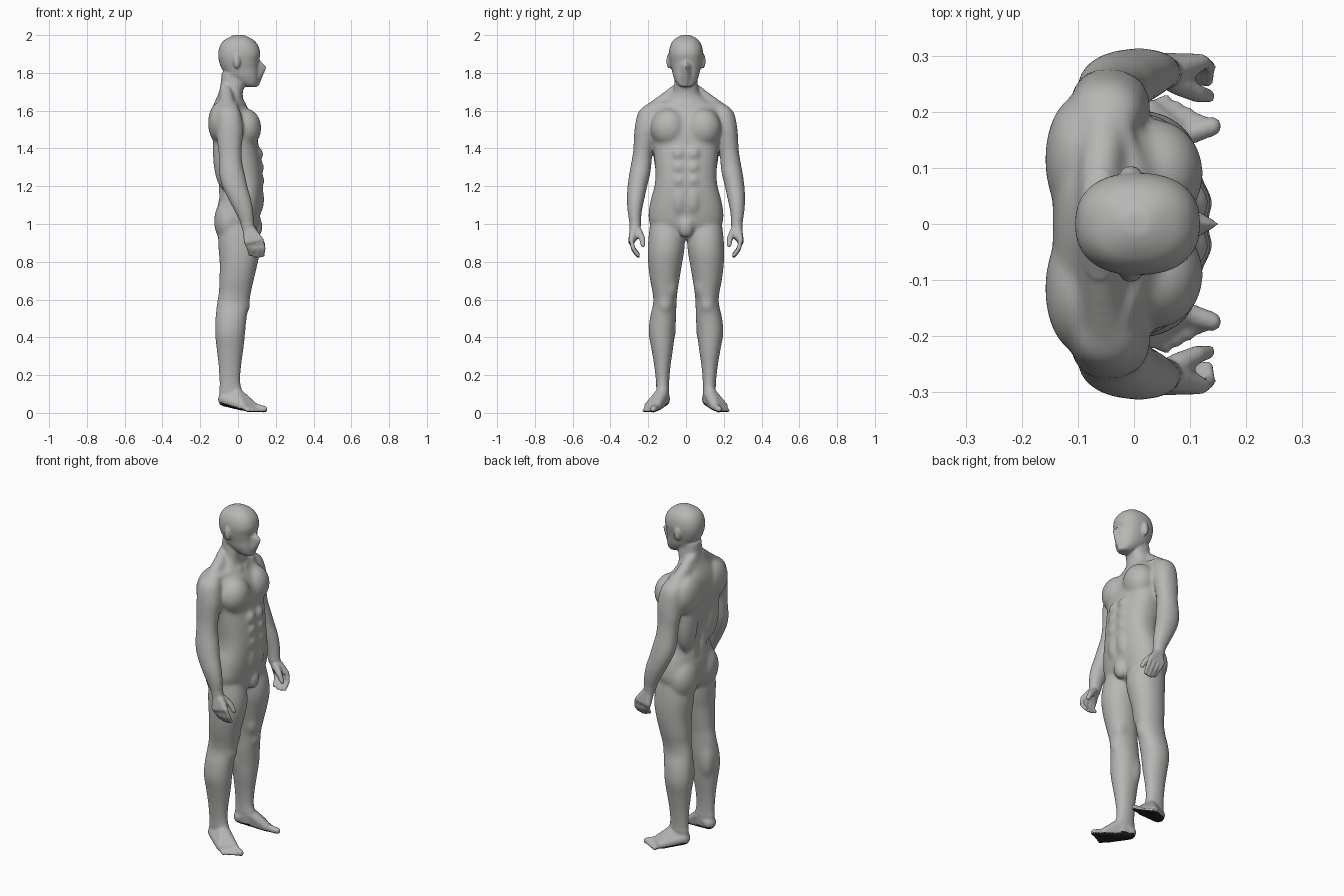
import bpy, bmesh, math
from mathutils import Matrix

bm = bmesh.new()


def spline(a, b, c, d, t):
    # Catmull-Rom blend of four rows
    return [0.5 * (2 * q + (r - p) * t + (2 * p - 5 * q + 4 * r - s) * t * t
                   + (3 * q - p - 3 * r + s) * t ** 3) for p, q, r, s in zip(a, b, c, d)]


def loft(rows, power=2.2, n=40, steps=5):
    # rows: (z, x back, x front, y low, y high), joined by smooth horizontal rings
    fine = []
    for i in range(len(rows) - 1):
        a, b = rows[max(i - 1, 0)], rows[i]
        c, d = rows[i + 1], rows[min(i + 2, len(rows) - 1)]
        fine += [spline(a, b, c, d, k / steps) for k in range(steps)]
    fine.append(rows[-1])
    rings = []
    for z, x0, x1, y0, y1 in fine:
        ring = []
        for k in range(n):
            c, s = math.cos(2 * math.pi * k / n), math.sin(2 * math.pi * k / n)
            c = math.copysign(abs(c) ** (2 / power), c)
            s = math.copysign(abs(s) ** (2 / power), s)
            ring.append(bm.verts.new(((x0 + x1) / 2 + c * (x1 - x0) / 2,
                                      (y0 + y1) / 2 + s * (y1 - y0) / 2, z)))
        rings.append(ring)
    for lo, hi in zip(rings, rings[1:]):
        for k in range(n):
            bm.faces.new((lo[k], lo[(k + 1) % n], hi[(k + 1) % n], hi[k]))
    bm.faces.new(rings[0][::-1])
    bm.faces.new(rings[-1])


def ball(c, r):
    m = Matrix.Translation(c) @ Matrix.Diagonal((*r, 1))
    bmesh.ops.create_uvsphere(bm, u_segments=24, v_segments=14, radius=1, matrix=m)


def hull(balls):
    # convex skin around balls (x, y, z, radius); zero radius gives a sharp corner
    t = bmesh.new()
    for x, y, z, r in balls:
        if r == 0:
            t.verts.new((x, y, z))
            continue
        for i in range(9):
            p = math.pi * i / 8
            for j in range(12 if 0 < i < 8 else 1):
                a = math.pi * j / 6
                t.verts.new((x + r * math.sin(p) * math.cos(a),
                             y + r * math.sin(p) * math.sin(a), z + r * math.cos(p)))
    bmesh.ops.convex_hull(t, input=t.verts[:])
    bmesh.ops.delete(t, geom=[v for v in t.verts if not v.link_faces], context='VERTS')
    me = bpy.data.meshes.new("hull")
    t.to_mesh(me)
    t.free()
    bm.from_mesh(me)
    bpy.data.meshes.remove(me)


def chain(*balls):
    for a, b in zip(balls, balls[1:]):
        hull([a, b])


# torso and neck
torso = [(.92, -.06, .06, .08), (.97, -.10, .095, .17), (1.02, -.11, .112, .197),
         (1.08, -.11, .122, .196), (1.14, -.098, .128, .184), (1.20, -.083, .131, .167),
         (1.26, -.09, .130, .162), (1.34, -.108, .122, .167), (1.42, -.128, .108, .175),
         (1.50, -.144, .10, .184), (1.56, -.144, .082, .187), (1.61, -.137, .055, .17),
         (1.65, -.122, .027, .12), (1.69, -.104, .024, .075), (1.74, -.092, .036, .062),
         (1.80, -.087, .042, .058)]
loft([(z, a, b, -w, w) for z, a, b, w in torso], 2.4)

# head
head = [(1.725, .04, .10, .03), (1.745, 0, .106, .05), (1.78, -.05, .109, .067),
        (1.82, -.085, .108, .076), (1.86, -.10, .110, .086), (1.90, -.105, .118, .091),
        (1.94, -.097, .109, .085), (1.97, -.077, .087, .069), (1.99, -.044, .055, .044),
        (2.001, -.018, .028, .018)]
loft([(z, a, b, -w, w) for z, a, b, w in head], 2.35)

# nose and mouth ridge
hull([(.113, 0, 1.872, 0), (.153, 0, 1.832, 0), (.11, 0, 1.728, 0)]
     + [(.085, s * .04, z, 0) for s in (1, -1) for z in (1.85, 1.74)])

# groin
ball((.094, 0, .985), (.037, .043, .06))

arm = [(1.636, -.08, -.015, .155, .20), (1.61, -.105, .006, .14, .24),
       (1.57, -.114, .02, .14, .261), (1.50, -.114, .029, .15, .273),
       (1.44, -.112, .024, .165, .277), (1.38, -.104, .02, .178, .281),
       (1.32, -.102, .024, .182, .291), (1.26, -.10, .038, .19, .302),
       (1.20, -.085, .051, .205, .310), (1.13, -.052, .071, .22, .314),
       (1.06, -.015, .083, .234, .309), (1.00, .013, .085, .238, .300),
       (.965, .022, .087, .242, .298)]
leg = [(.99, -.09, .095, .01, .192), (.92, -.105, .112, .005, .20), (.85, -.102, .115, .01, .203),
       (.78, -.097, .102, .022, .20), (.70, -.10, .083, .035, .19), (.64, -.102, .07, .045, .178),
       (.58, -.112, .059, .05, .174), (.50, -.12, .046, .052, .192), (.42, -.122, .038, .06, .198),
       (.34, -.114, .03, .068, .184), (.25, -.104, .018, .081, .169), (.17, -.10, .013, .088, .16),
       (.11, -.10, .022, .089, .157), (.05, -.10, .015, .092, .152)]

for s in (1, -1):
    def side(*balls):
        return [(x, s * y, z, r) for x, y, z, r in balls]

    # limbs
    for rows in (arm, leg):
        loft([(z, a, b, *sorted((s * c, s * d))) for z, a, b, c, d in rows], 2.1, 32)

    # muscles, knee and ear: centre, radii
    for (x, y, z), r in (
            ((.038, .09, 1.508), (.086, .097, .105)),     # chest
            ((-.072, .10, 1.39), (.062, .073, .21)),      # side of back
            ((-.098, .115, 1.535), (.061, .115, .11)),    # shoulder blade
            ((-.067, .04, 1.22), (.037, .036, .16)),      # lower back
            ((-.052, .09, 1.015), (.075, .10, .12)),      # buttock
            ((.030, .112, .575), (.035, .04, .055)),      # knee
            ((.02, .085, .68), (.052, .042, .09)),        # inner thigh
            ((-.07, .095, .46), (.047, .043, .12)),       # calf
            ((-.006, .09, 1.862), (.019, .014, .04)),     # ear
            ((.094, .038, 1.37), (.041, .042, .041)),     # belly
            ((.098, .038, 1.30), (.042, .042, .041)),
            ((.100, .038, 1.23), (.042, .041, .042)),
            ((.098, .036, 1.13), (.042, .045, .09))):
        ball((x, s * y, z), r)

    # collar bone, neck cord, shoulder slope
    chain(*side((.03, .02, 1.637, .016), (-.02, .17, 1.625, .018)))
    chain(*side((-.03, .05, 1.80, .015), (.015, .013, 1.665, .015)))
    hull(side((-.065, .03, 1.725, .03), (-.07, .03, 1.62, .05), (-.055, .10, 1.63, .038),
              (-.052, .18, 1.598, .046)))

    # hand: palm, four fingers, thumb
    hull(side((.053, .268, .985, .029), (.068, .264, .95, .026),
              (.118, .288, .918, .016), (.046, .29, .905, .016)))
    for i in range(4):
        t = i / 3
        drop = .008 * math.sin(math.pi * (t + .1))
        chain(*side((.123 - .079 * t, .29, .918 - .015 * t, .0125),
                    (.135 - .079 * t, .28, .872 - drop, .0115),
                    (.131 - .066 * t, .253, .836 - drop, .0105)))
    chain(*side((.075, .252, .96, .022), (.112, .233, .925, .017), (.134, .228, .888, .0125)))

    # foot: heel to instep, ball, toes
    hull(side((-.068, .122, .072, .039), (-.01, .128, .10, .036),
              (.08, .155, .034, .025), (.025, .20, .034, .023)))
    for i in range(5):
        t = i / 4
        r = .018 if i == 0 else .0115
        chain(*side((.08 - .055 * t, .155 + .047 * t, .032, r + .003),
                    (.139 - .082 * t, .174 + .046 * t, r + .001, r)))

bmesh.ops.recalc_face_normals(bm, faces=bm.faces[:])
parts = bpy.data.meshes.new("parts")
bm.to_mesh(parts)
bm.free()
body = bpy.data.objects.new("body", parts)
bpy.context.collection.objects.link(body)

# fuse all parts into one skin
fuse = body.modifiers.new("fuse", 'REMESH')
fuse.mode = 'VOXEL'
fuse.voxel_size = .0056
skin = bpy.data.meshes.new_from_object(body.evaluated_get(bpy.context.evaluated_depsgraph_get()))
body.modifiers.clear()
body.data = skin

# two colours: skin and dark soles
skin.materials.clear()
for name, colour in (("clay grey", (.47, .47, .46, 1)), ("dark sole", (.015, .015, .015, 1))):
    mat = bpy.data.materials.new(name)
    mat.diffuse_color = colour
    skin.materials.append(mat)

# soften: lightly on head, hands and feet, strongly on torso and limbs
bm = bmesh.new()
bm.from_mesh(skin)
soft = [v for v in bm.verts if .13 < v.co.z < 1.71 and not (abs(v.co.y) > .205 and v.co.z < 1.0)]
for verts, rounds in ((bm.verts[:], 4), (soft, 24)):
    for _ in range(rounds):
        bmesh.ops.smooth_vert(bm, verts=verts, factor=.5,
                              use_axis_x=True, use_axis_y=True, use_axis_z=True)
bm.normal_update()
for f in bm.faces:
    f.smooth = True
    f.material_index = int(f.calc_center_median().z < .06 and f.normal.z < -.45)
bm.to_mesh(skin)
bm.free()
